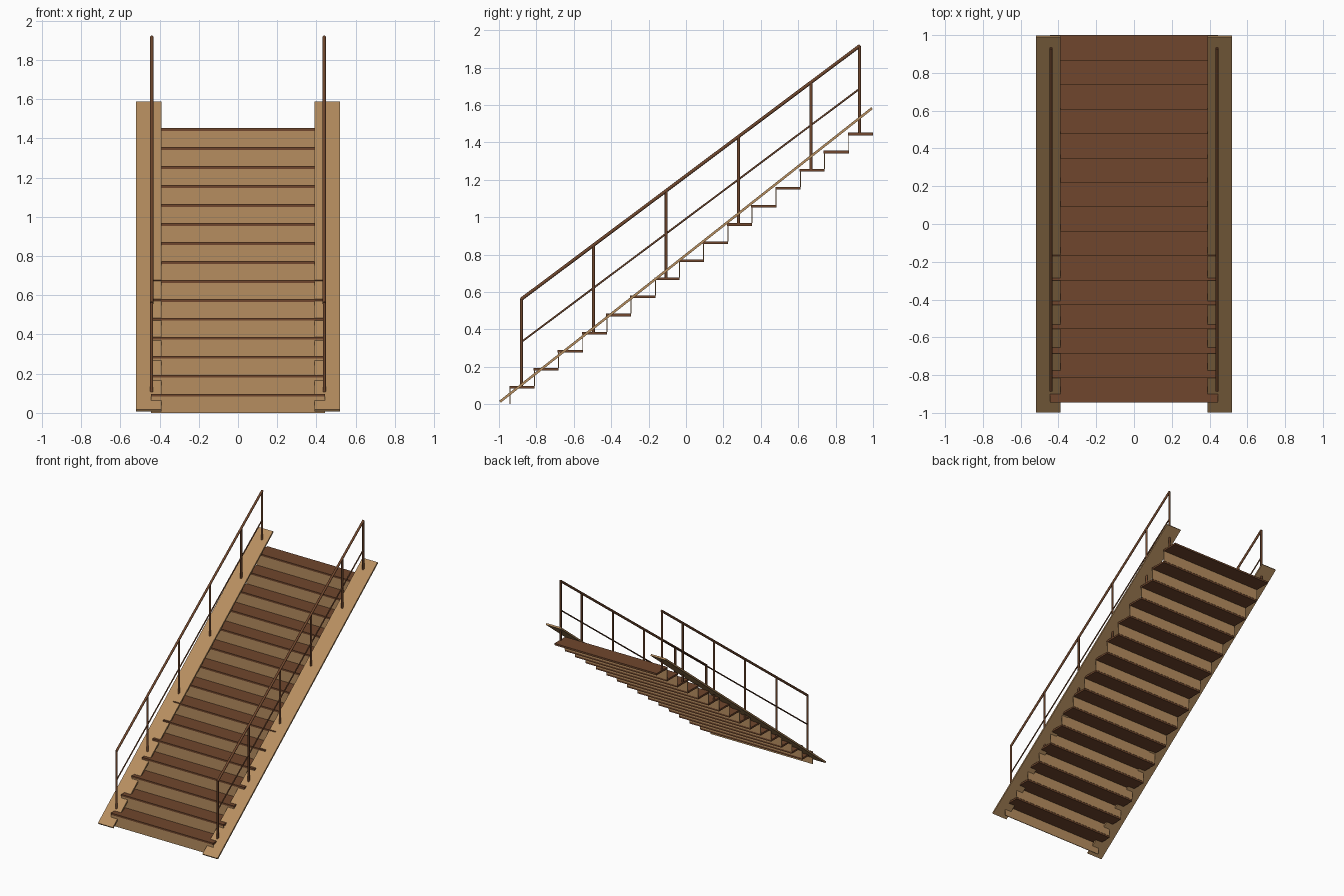
import bpy
import math
from mathutils import Vector

cube = bpy.data.objects.get("Cube")
if cube:
    bpy.data.objects.remove(cube, do_unlink=True)


def make_material(name, rgb):
    mat = bpy.data.materials.new(name)
    mat.use_nodes = True
    mat.diffuse_color = (*rgb, 1)
    mat.node_tree.nodes["Principled BSDF"].inputs["Base Color"].default_value = (*rgb, 1)
    return mat


tan = make_material("tan wood", (0.47, 0.27, 0.115))
brown = make_material("dark brown wood", (0.16, 0.062, 0.026))


def box(name, center, size, mat, tilt=0):
    bpy.ops.mesh.primitive_cube_add(size=1, location=center, rotation=(tilt, 0, 0))
    obj = bpy.context.object
    obj.name = name
    obj.scale = size
    obj.data.materials.append(mat)
    return obj


def bar(name, start, end, radius, mat):
    """Round bar between two points."""
    a, b = Vector(start), Vector(end)
    bpy.ops.mesh.primitive_cylinder_add(vertices=10, radius=radius,
                                        depth=(b - a).length, location=(a + b) / 2)
    obj = bpy.context.object
    obj.name = name
    obj.rotation_euler = (b - a).to_track_quat("Z", "Y").to_euler()
    obj.data.materials.append(mat)
    bpy.ops.object.shade_smooth_by_angle(angle=math.radians(40))
    return obj


STEPS, RUN, RISE = 15, 0.1293, 0.0968
FRONT, WIDTH, THICK = -0.945, 0.89, 0.014

# Treads and risers
for i in range(STEPS):
    y, top = FRONT + i * RUN, (i + 1) * RISE
    box(f"tread_{i + 1}", (0, y + 0.0675, top - THICK / 2), (WIDTH, 0.135, THICK), brown)
    height = RISE - THICK
    box(f"riser_{i + 1}", (0, y + 0.005, top - THICK - height / 2),
        (WIDTH, 0.005, height), tan)

# Stringer boards lying along the slope
low, high = Vector((0, -0.995, 0.013)), Vector((0, 0.995, 1.583))
slope = high - low
pitch = math.atan2(slope.z, slope.y)

# Post positions: distance along y and the step each one stands on
POSTS = [(-0.88, 1), (-0.495, 4), (-0.106, 7), (0.281, 10), (0.668, 13), (0.928, 15)]


def rail_height(y, offset):
    return offset + (y + 0.88) * RISE / RUN


for side, sx in (("left", 1), ("right", -1)):
    box(f"{side}_stringer", (sx * 0.455, 0, (low.z + high.z) / 2),
        (0.13, slope.length, 0.013), tan, pitch)
    x = sx * 0.44
    for n, (y, step) in enumerate(POSTS):
        bar(f"{side}_post_{n + 1}", (x, y, step * RISE),
            (x, y, rail_height(y, 0.562)), 0.008, brown)
    # Handrail and thinner middle rail
    ends = (POSTS[0][0] - 0.003, POSTS[-1][0] + 0.003)
    for name, offset, radius in (("handrail", 0.562, 0.009), ("middle_rail", 0.333, 0.005)):
        a, b = [(x, y, rail_height(y, offset)) for y in ends]
        bar(f"{side}_{name}", a, b, radius, brown)
